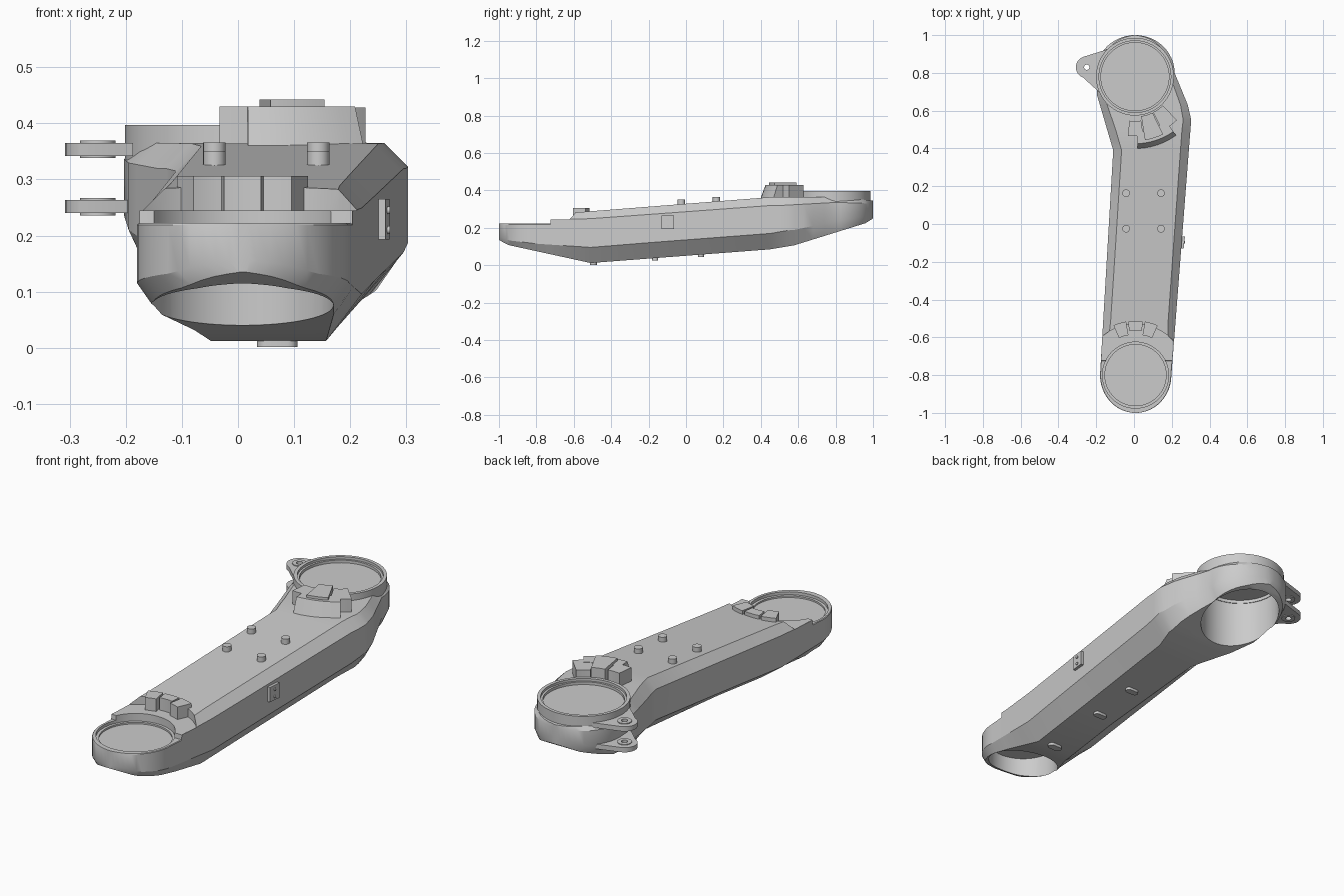
import bpy, bmesh, math
from math import sin, cos, pi, radians, sqrt

if "Cube" in bpy.data.objects:
    bpy.data.objects.remove(bpy.data.objects["Cube"])

FRONT, BACK = (0.008, -0.80), (0.005, 0.78)


def lerp(table, y):
    """Piecewise linear lookup in (y, value) pairs."""
    if y <= table[0][0]:
        return table[0][1]
    for (a, va), (b, vb) in zip(table, table[1:]):
        if y <= b:
            return va + (vb - va) * (y - a) / (b - a)
    return table[-1][1]


def loft(name, rings, smooth=True):
    """Closed solid skinned through equally long point rings."""
    bm = bmesh.new()
    vs = [[bm.verts.new(p) for p in r] for r in rings]
    n = len(rings[0])
    for a, b in zip(vs, vs[1:]):
        for i in range(n):
            j = (i + 1) % n
            bm.faces.new((a[i], a[j], b[j], b[i]))
    bm.faces.new(vs[0])
    bm.faces.new(vs[-1])
    bmesh.ops.recalc_face_normals(bm, faces=bm.faces)
    me = bpy.data.meshes.new(name)
    bm.to_mesh(me)
    bm.free()
    ob = bpy.data.objects.new(name, me)
    bpy.context.collection.objects.link(ob)
    if smooth:
        soften(ob)
    return ob


def soften(ob):
    bpy.ops.object.select_all(action='DESELECT')
    ob.select_set(True)
    bpy.context.view_layer.objects.active = ob
    bpy.ops.object.shade_smooth_by_angle(angle=radians(25))


def prism(name, pts, z0, z1):
    return loft(name, [[(x, y, z) for x, y in pts] for z in (z0, z1)])


def cyl(name, c, r, z0, z1, n=64):
    pts = [(c[0] + r * cos(2 * pi * i / n), c[1] + r * sin(2 * pi * i / n)) for i in range(n)]
    return prism(name, pts, z0, z1)


def cut(ob, cutter):
    m = ob.modifiers.new("cut", 'BOOLEAN')
    m.operation, m.solver, m.object = 'DIFFERENCE', 'EXACT', cutter
    bpy.context.view_layer.objects.active = ob
    bpy.ops.object.modifier_apply(modifier=m.name)
    bpy.data.objects.remove(cutter)
    soften(ob)


def tube(name, c, ro, ri, z0, z1, n=64):
    ob = cyl(name, c, ro, z0, z1, n)
    cut(ob, cyl("bore", c, ri, z0 - 1, z1 + 1, n))
    return ob


def sector(name, c, r0, r1, a0, a1, z0, z1, flare=0.0, n=6):
    """Block following an arc; flare pushes the outer foot outwards."""
    rings = []
    for z, r in ((z0, r1 + flare), (z1, r1)):
        ang = [radians(a0 + (a1 - a0) * i / n) for i in range(n + 1)]
        rings.append([(c[0] + r0 * cos(a), c[1] + r0 * sin(a), z) for a in ang] +
                     [(c[0] + r * cos(a), c[1] + r * sin(a), z) for a in reversed(ang)])
    return loft(name, rings)


# Arm body: cross-sections along y
left = [(-0.8, -0.18), (0.39, -0.11), (0.68, -0.195), (0.8, -0.203)]
right = [(-0.8, 0.198), (0.45, 0.295), (0.55, 0.303), (0.63, 0.285), (0.8, 0.215)]
bottom = [(-1, 0.135), (-0.95, 0.108), (-0.51, 0.012), (0.45, 0.085),
          (0.58, 0.107), (0.96, 0.225), (1, 0.25)]
top = [(-0.725, 0.222), (-0.722, 0.272), (0.45, 0.364), (0.8, 0.366), (1, 0.345)]
low_h = [(-1, 0.02), (-0.8, 0.04), (-0.5, 0.085), (0.55, 0.085), (0.8, 0.06), (1, 0.03)]
chamfer = [(-0.725, 0.003), (-0.7, 0.03), (-0.5, 0.04), (0.5, 0.045), (0.8, 0.03), (1, 0.015)]
in_left = [(-1, 0.02), (-0.75, 0.03), (-0.5, 0.13), (0.45, 0.09), (0.7, 0.03), (1, 0.02)]
in_right = [(-1, 0.02), (-0.75, 0.03), (-0.5, 0.065), (0.45, 0.075), (0.7, 0.03), (1, 0.02)]


def section(y):
    l, r = lerp(left, y), lerp(right, y)
    s = max(0.06, sqrt(max(0, 1 - ((abs(y) - 0.8) / 0.2) ** 2))) if abs(y) > 0.8 else 1
    mid, half = (l + r) / 2, (r - l) / 2 * s
    l, r = mid - half, mid + half
    zb, zt, h, c = lerp(bottom, y), lerp(top, y), lerp(low_h, y), lerp(chamfer, y)
    a, b = min(lerp(in_left, y), half * 0.6), min(lerp(in_right, y), half * 0.6)
    k = min(c, half * 0.6)
    pts = [(l + a, zb), (l, zb + h), (l, zt - c), (l + k, zt),
           (r - k, zt), (r, zt - c), (r, zb + h), (r - b, zb)]
    return [(x, y, z) for x, z in pts]


ends = [0.8 + 0.2 * sin(pi / 2 * i / 12) for i in range(13)]
ys = sorted({round(v, 4) for v in [-e for e in ends] + ends +
             [-0.725, -0.722, -0.7, -0.6, -0.51, -0.2, 0.1, 0.39, 0.45, 0.5,
              0.55, 0.58, 0.63, 0.68, 0.74]})
body = loft("arm_body", [section(y) for y in ys])

# Ledge round the front socket, and both sockets open to below
cut(body, cyl("ledge_cutter", FRONT, 0.27, 0.245, 0.6))
cut(body, cyl("front_bore", FRONT, 0.162, -0.2, 0.6))
cut(body, cyl("front_recess", FRONT, 0.175, 0.208, 0.6))
cut(body, cyl("back_bore", BACK, 0.183, -0.2, 0.6))

# Socket rings and cover discs
cyl("front_cover_disc", FRONT, 0.166, 0.194, 0.2)
tube("back_ring", BACK, 0.206, 0.19, 0.33, 0.397)
tube("back_inner_ring", BACK, 0.192, 0.18, 0.35, 0.385)
cyl("back_cover_disc", BACK, 0.184, 0.366, 0.372)

# Twin hinge lugs on the left
PIN = (-0.25, 0.83)
lug = [(PIN[0] + 0.058 * cos(radians(a)), PIN[1] + 0.058 * sin(radians(a)))
       for a in range(110, 251, 14)]
lug += [(-0.187, 0.70), (-0.187, 0.83), (-0.14, 0.925)]
for label, z in (("lower", 0.24), ("upper", 0.342)):
    plate = prism(label + "_lug", lug, z, z + 0.023)
    cut(plate, cyl("pin_hole", PIN, 0.014, 0, 1, 24))
    tube(label + "_lug_boss", PIN, 0.032, 0.014, z - 0.004, z + 0.027, 32)

# Stop blocks round the back socket
sector("back_stop_base", BACK, 0.29, 0.355, -88, -55, 0.335, 0.43, 0.035)
for label, a0, a1, r0, r1, z in (("left", -97, -82, 0.235, 0.315, 0.43),
                                 ("middle", -81, -64, 0.212, 0.34, 0.442),
                                 ("right", -63, -46, 0.212, 0.32, 0.428)):
    sector("back_stop_" + label, BACK, r0, r1, a0, a1, 0.34, z)

# Stop blocks round the front socket
for label, a0, a1, r0, r1 in (("right", 66, 80, 0.215, 0.288),
                              ("middle", 82, 98, 0.235, 0.285),
                              ("left", 100, 114, 0.215, 0.288)):
    sector("front_stop_" + label, FRONT, r0, r1, a0, a1, 0.23, 0.306)

# Pegs on the top face
for x in (-0.042, 0.143):
    for y in (-0.025, 0.163):
        z = lerp(top, y)
        cyl("top_peg", (x, y), 0.02, z - 0.02, z + 0.024, 24)

# Rounded pads under the body
for x, y, half in ((0.07, -0.495, 0.018), (0.07, -0.165, 0.016), (0.08, 0.08, 0.016)):
    pts = [(x + sgn * 0.018 + half * cos(radians(a)), y + half * sin(radians(a)))
           for sgn, s in ((1, -90), (-1, 90)) for a in range(s, s + 181, 20)]
    z = lerp(bottom, y)
    prism("bottom_pad", pts, z - 0.012, z + 0.02)

# Small plate with two screws on the right side
prism("side_plate", [(0.23, -0.13), (0.263, -0.13), (0.27, -0.065), (0.24, -0.065)], 0.193, 0.265)
for z in (0.21, 0.245):
    screw = cyl("side_screw", (0, 0), 0.007, -0.006, 0.006, 16)
    screw.rotation_euler = (0, pi / 2, 0)
    screw.location = (0.265, -0.097, z)
